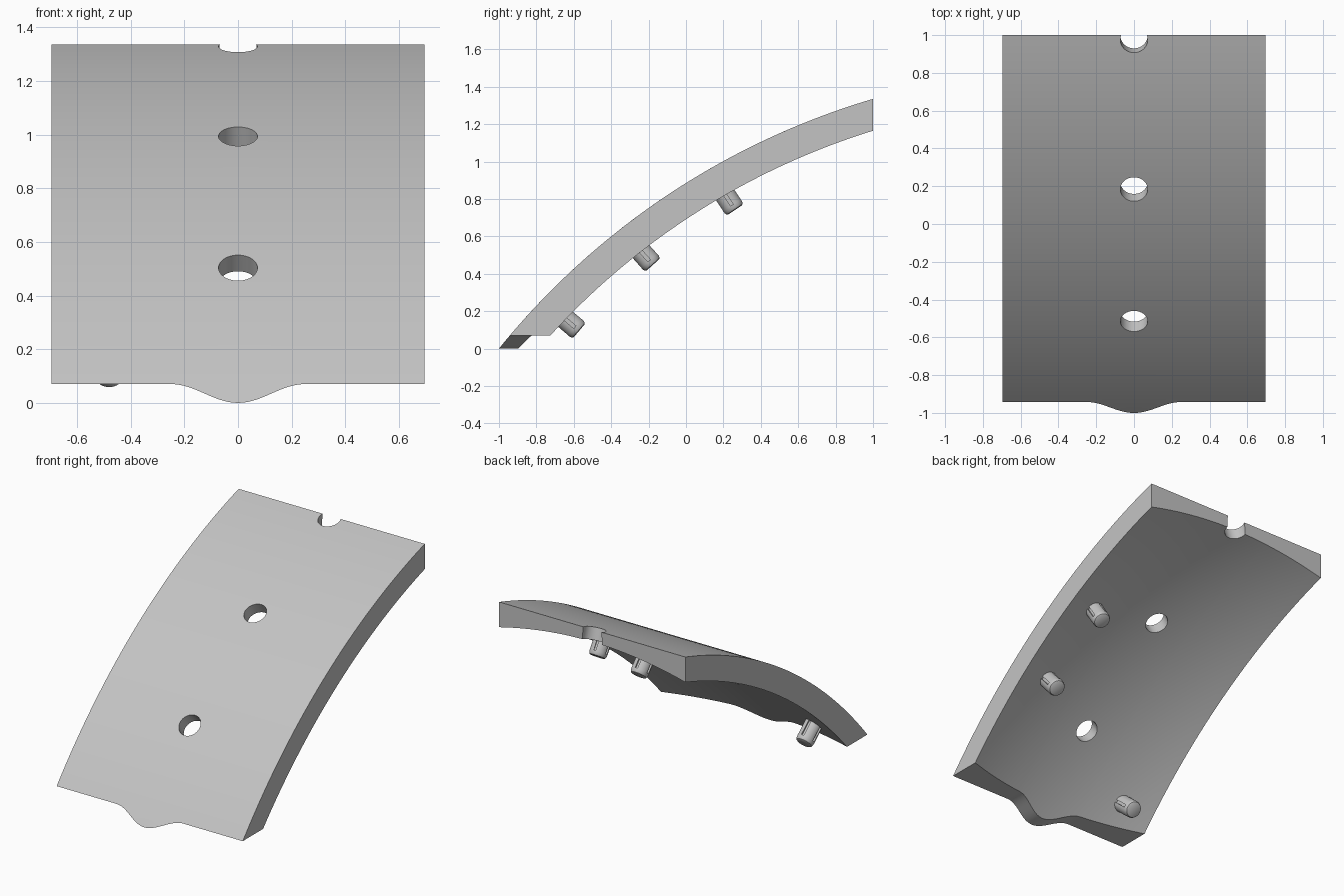
import bpy, bmesh, math
from mathutils import Matrix, Vector

cube = bpy.data.objects.get("Cube")
if cube:
    bpy.data.objects.remove(cube, do_unlink=True)

CY, CZ = 2.146, -2.547          # centre of the panel's curve
R_OUT, R_IN = 4.048, 3.968      # outer radius, inner radius at mid width
HALF_W, EDGE_DROP = 0.695, 0.083

grey = bpy.data.materials.new("plain grey")
grey.use_nodes = True
grey.diffuse_color = (0.55, 0.55, 0.55, 1)
grey.node_tree.nodes["Principled BSDF"].inputs["Base Color"].default_value = grey.diffuse_color


def make_object(name, bm):
    bmesh.ops.recalc_face_normals(bm, faces=bm.faces)
    mesh = bpy.data.meshes.new(name)
    bm.to_mesh(mesh)
    bm.free()
    mesh.materials.append(grey)
    obj = bpy.data.objects.new(name, mesh)
    bpy.context.collection.objects.link(obj)
    return obj


def cut(obj, cutter):
    """Subtract the cutter, bake the result and drop the cutter."""
    cutter.hide_render = True
    mod = obj.modifiers.new("cut", "BOOLEAN")
    mod.operation, mod.solver, mod.object = "DIFFERENCE", "EXACT", cutter
    deps = bpy.context.evaluated_depsgraph_get()
    baked = bpy.data.meshes.new_from_object(obj.evaluated_get(deps))
    obj.modifiers.clear()
    obj.data = baked
    bpy.data.objects.remove(cutter, do_unlink=True)


def smooth(obj):
    bpy.ops.object.select_all(action="DESELECT")
    obj.select_set(True)
    bpy.context.view_layer.objects.active = obj
    bpy.ops.object.shade_smooth_by_angle(angle=math.radians(30))


def on_arc(x, r, angle):
    return Vector((x, CY + r * math.cos(angle), CZ + r * math.sin(angle)))


def radial(angle):
    """Rotation that turns local z to point outward from the curve."""
    return Matrix.Rotation(angle - math.pi / 2, 4, "X")


def bottom_z(x):
    """Straight lower edge with a rounded lip in the middle."""
    return 0.035 * (1 - math.cos(math.pi * min(abs(x) / 0.25, 1)))


# Curved panel: cross-sections lofted over the width, hollowed both ways inside
STEPS = 48
lip = [-0.25 + 0.5 * i / 32 for i in range(33)]
wing = [0.25 + (HALF_W - 0.25) * i / 8 for i in range(1, 9)]
columns = [-x for x in reversed(wing)] + lip + wing

bm = bmesh.new()
loops = []
for x in columns:
    loop = []
    inner = R_IN - EDGE_DROP * (x / HALF_W) ** 2
    for r, order in ((R_OUT, range(STEPS + 1)), (inner, range(STEPS, -1, -1))):
        start = math.pi - math.asin((bottom_z(x) - CZ) / r)
        end = math.acos((1 - CY) / r)
        loop += [bm.verts.new(on_arc(x, r, start + (end - start) * i / STEPS)) for i in order]
    loops.append(loop)
count = len(loops[0])
for a, b in zip(loops, loops[1:]):
    for i in range(count):
        j = (i + 1) % count
        bm.faces.new((a[i], a[j], b[j], b[i]))
for loop in (loops[0], loops[-1]):
    for i in range(STEPS):
        bm.faces.new((loop[i], loop[i + 1], loop[count - 2 - i], loop[count - 1 - i]))
panel = make_object("curved_panel", bm)

# Two through holes and the half hole in the upper edge
bm = bmesh.new()
for degrees in (131.1, 119.0, 106.8):
    angle = math.radians(degrees)
    place = Matrix.Translation(on_arc(0, R_OUT - 0.04, angle)) @ radial(angle)
    bmesh.ops.create_cone(bm, cap_ends=True, segments=48, radius1=0.0725, radius2=0.0725,
                          depth=0.5, matrix=place)
cut(panel, make_object("hole_cutter", bm))
smooth(panel)


# Grooved pegs on the inner side
def make_peg(name, x, degrees):
    angle = math.radians(degrees)
    place = Matrix.Translation(on_arc(x, 3.79, angle)) @ radial(angle + math.radians(4))
    bm = bmesh.new()
    profile = [(0, 0), (0.044, 0), (0.051, 0.004), (0.056, 0.015), (0.057, 0.03), (0.057, 0.155), (0, 0.155)]
    verts = [bm.verts.new((r, 0, z)) for r, z in profile]
    edges = [bm.edges.new(pair) for pair in zip(verts, verts[1:])]
    bmesh.ops.spin(bm, geom=verts + edges, cent=(0, 0, 0), axis=(0, 0, 1),
                   angle=math.tau, steps=32)
    bmesh.ops.remove_doubles(bm, verts=bm.verts, dist=0.0005)
    bm.transform(place)
    peg = make_object(name, bm)

    grooves = bmesh.new()
    for k in range(4):
        turn = Matrix.Rotation(k * math.pi / 2, 4, "Z")
        box = Matrix.Translation((0.06, 0, 0.13)) @ Matrix.Diagonal((0.03, 0.018, 0.2, 1))
        bmesh.ops.create_cube(grooves, size=1, matrix=place @ turn @ box)
    cut(peg, make_object("groove_cutter", grooves))
    smooth(peg)


make_peg("lower_peg", -0.48, 135.8)
make_peg("middle_peg", 0.48, 127.8)
make_peg("upper_peg", 0.48, 119.8)
